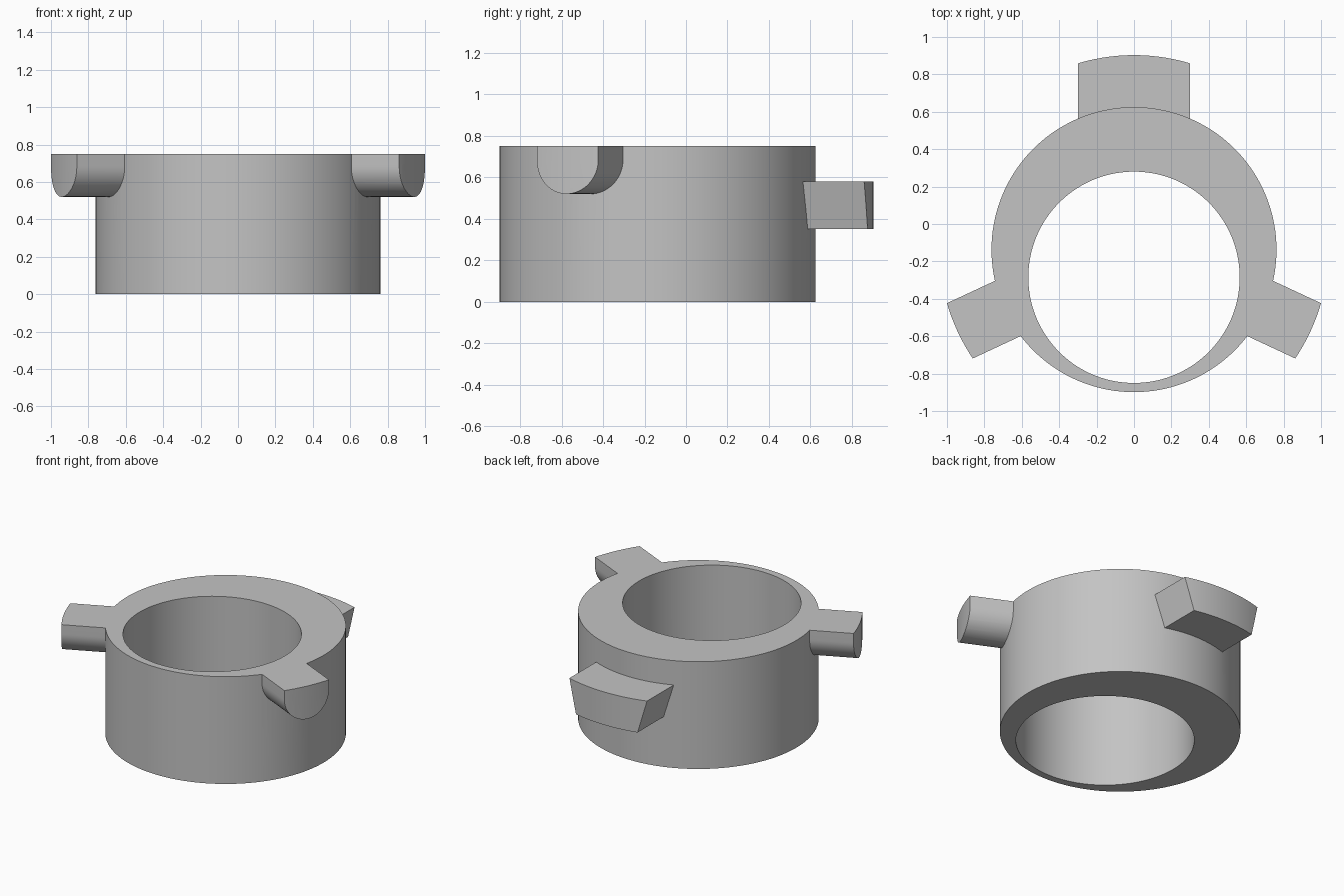
import bpy, math
from mathutils import Matrix, Vector

cube = bpy.data.objects.get("Cube")
if cube:
    bpy.data.objects.remove(cube, do_unlink=True)

HEIGHT = 0.75
RING_Y, RING_R = -0.137, 0.762
BORE_Y, BORE_R = -0.285, 0.565
LUG_R = 1.04

metal = bpy.data.materials.new("grey metal")
GREY = (0.55, 0.55, 0.55, 1)
metal.use_nodes = True
metal.diffuse_color = GREY
metal.node_tree.nodes["Principled BSDF"].inputs["Base Color"].default_value = GREY


def cylinder(name, radius, y, bottom, top):
    bpy.ops.mesh.primitive_cylinder_add(vertices=144, radius=radius, depth=top - bottom,
                                        location=(0, y, (top + bottom) / 2))
    obj = bpy.context.object
    obj.name = name
    return obj


def combine(obj, other, operation):
    """Apply a boolean and discard the second solid."""
    mod = obj.modifiers.new(operation.lower(), 'BOOLEAN')
    mod.operation, mod.solver, mod.object = operation, 'EXACT', other
    bpy.context.view_layer.objects.active = obj
    bpy.ops.object.modifier_apply(modifier=mod.name)
    bpy.data.objects.remove(other, do_unlink=True)


def lug(name, profile, angle):
    """Extrude a (width, height) profile radially and round its outer end."""
    n = len(profile)
    turn = Matrix.Translation((0, RING_Y, 0)) @ Matrix.Rotation(angle, 4, 'Z')
    verts = [turn @ Vector((r, u, z)) for r in (0.55, 1.2) for u, z in profile]
    faces = [list(range(n))[::-1], list(range(n, 2 * n))]
    faces += [(i, (i + 1) % n, n + (i + 1) % n, n + i) for i in range(n)]
    mesh = bpy.data.meshes.new(name)
    mesh.from_pydata(verts, [], faces)
    obj = bpy.data.objects.new(name, mesh)
    bpy.context.collection.objects.link(obj)
    combine(obj, cylinder("lug_limit", LUG_R, RING_Y, -0.5, 1.5), 'INTERSECT')
    return obj


# Side lugs have a round underside, the back lug is a dovetail
half = 0.163
round_profile = [(half, HEIGHT), (-half, HEIGHT)]
for i in range(33):
    a = math.pi + math.pi * i / 32
    round_profile.append((half * math.cos(a), 0.52 + half + half * math.sin(a)))
dovetail_profile = [(0.3, 0.58), (-0.3, 0.58), (-0.238, 0.35), (0.238, 0.35)]

# Eccentric collar with its lugs and offset bore
collar = cylinder("collar", RING_R, RING_Y, 0, HEIGHT)
for part, profile, degrees in (("left_lug", round_profile, -25),
                               ("right_lug", round_profile, 205),
                               ("back_lug", dovetail_profile, 90)):
    combine(collar, lug(part, profile, math.radians(degrees)), 'UNION')
combine(collar, cylinder("bore", BORE_R, BORE_Y, -0.5, 1.5), 'DIFFERENCE')

collar.data.materials.clear()
collar.data.materials.append(metal)
bpy.ops.object.select_all(action='DESELECT')
collar.select_set(True)
bpy.context.view_layer.objects.active = collar
bpy.ops.object.shade_smooth_by_angle(angle=math.radians(25))
